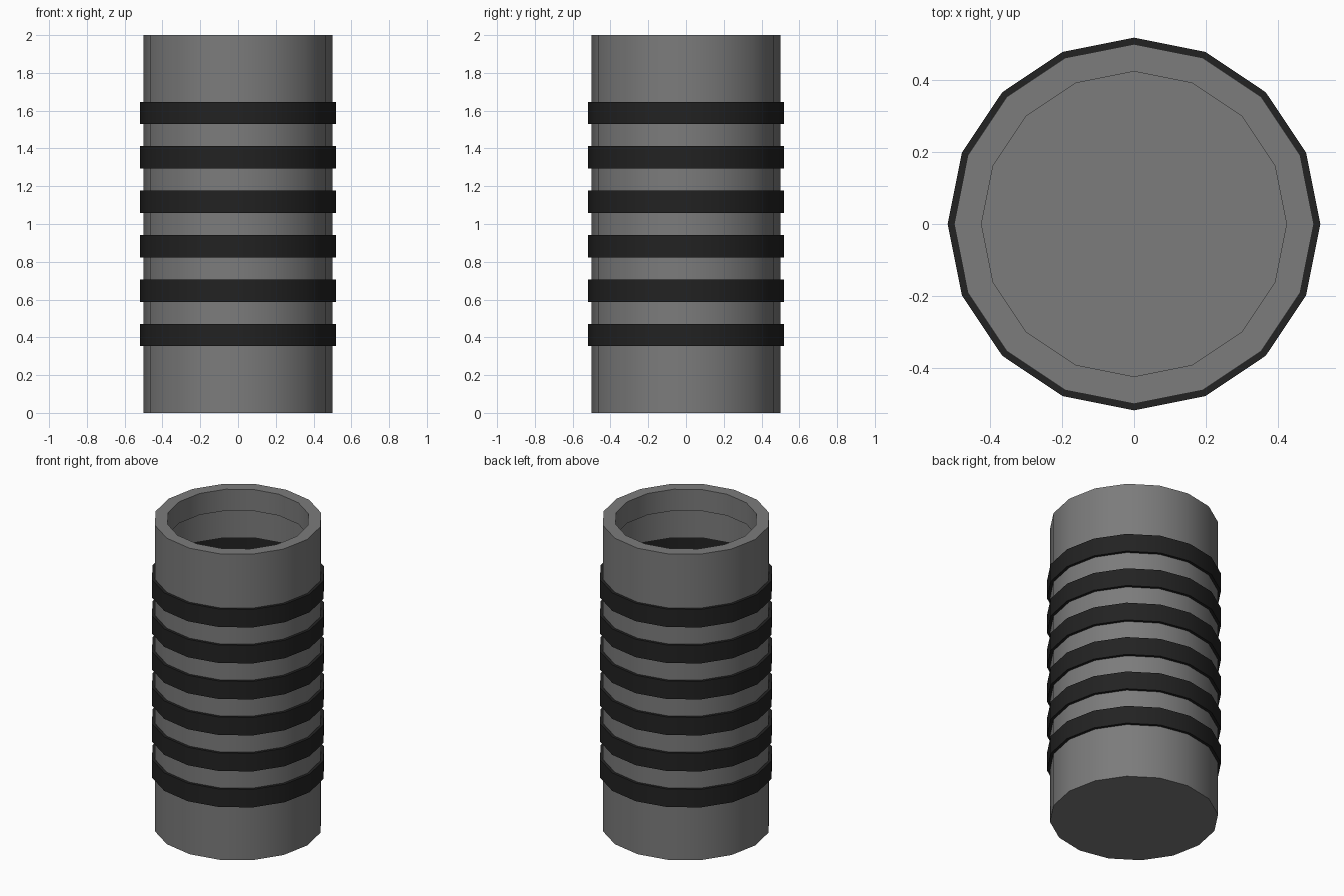
import bpy, bmesh, math

if "Cube" in bpy.data.objects:
    bpy.data.objects.remove(bpy.data.objects["Cube"])

SIDES = 16
STEP = 2.0 / 17          # the wall is divided into 17 equal heights
R, R_BAND, R_LIP = 0.5, 0.518, 0.424


def material(name, v):
    m = bpy.data.materials.new(name)
    m.diffuse_color = (v, v, v, 1)
    m.use_nodes = True
    m.node_tree.nodes["Principled BSDF"].inputs["Base Color"].default_value = m.diffuse_color
    return m


grey = material("mid grey", 0.2)
black = material("near black", 0.016)

# Profile as (radius, z, material of the segment that leads to this point)
profile = [(R, 0, 0)]
for k in range(3, 14, 2):
    z0, z1 = k * STEP, (k + 1) * STEP
    profile += [(R, z0, 0), (R_BAND, z0, 1), (R_BAND, z1, 1), (R, z1, 1)]
# rim and inner lip
profile += [(R, 2, 0), (R_LIP, 2, 0), (R_LIP, 1.86, 0)]

# Ribbed cup: turn the profile around z
bm = bmesh.new()
rings = []
for r, z, _ in profile:
    rings.append([bm.verts.new((r * math.cos(2 * math.pi * i / SIDES),
                                r * math.sin(2 * math.pi * i / SIDES), z))
                  for i in range(SIDES)])
for j in range(1, len(rings)):
    a, b = rings[j - 1], rings[j]
    for i in range(SIDES):
        n = (i + 1) % SIDES
        f = bm.faces.new((a[i], a[n], b[n], b[i]))
        f.material_index = profile[j][2]
# closed base
bm.faces.new(rings[0][::-1])

mesh = bpy.data.meshes.new("ribbed_cup")
bm.to_mesh(mesh)
bm.free()
mesh.materials.append(grey)
mesh.materials.append(black)
cup = bpy.data.objects.new("ribbed_cup", mesh)
bpy.context.collection.objects.link(cup)

# Smooth round wall, sharp rims
bpy.context.view_layer.objects.active = cup
cup.select_set(True)
bpy.ops.object.shade_smooth_by_angle(angle=math.radians(30))
